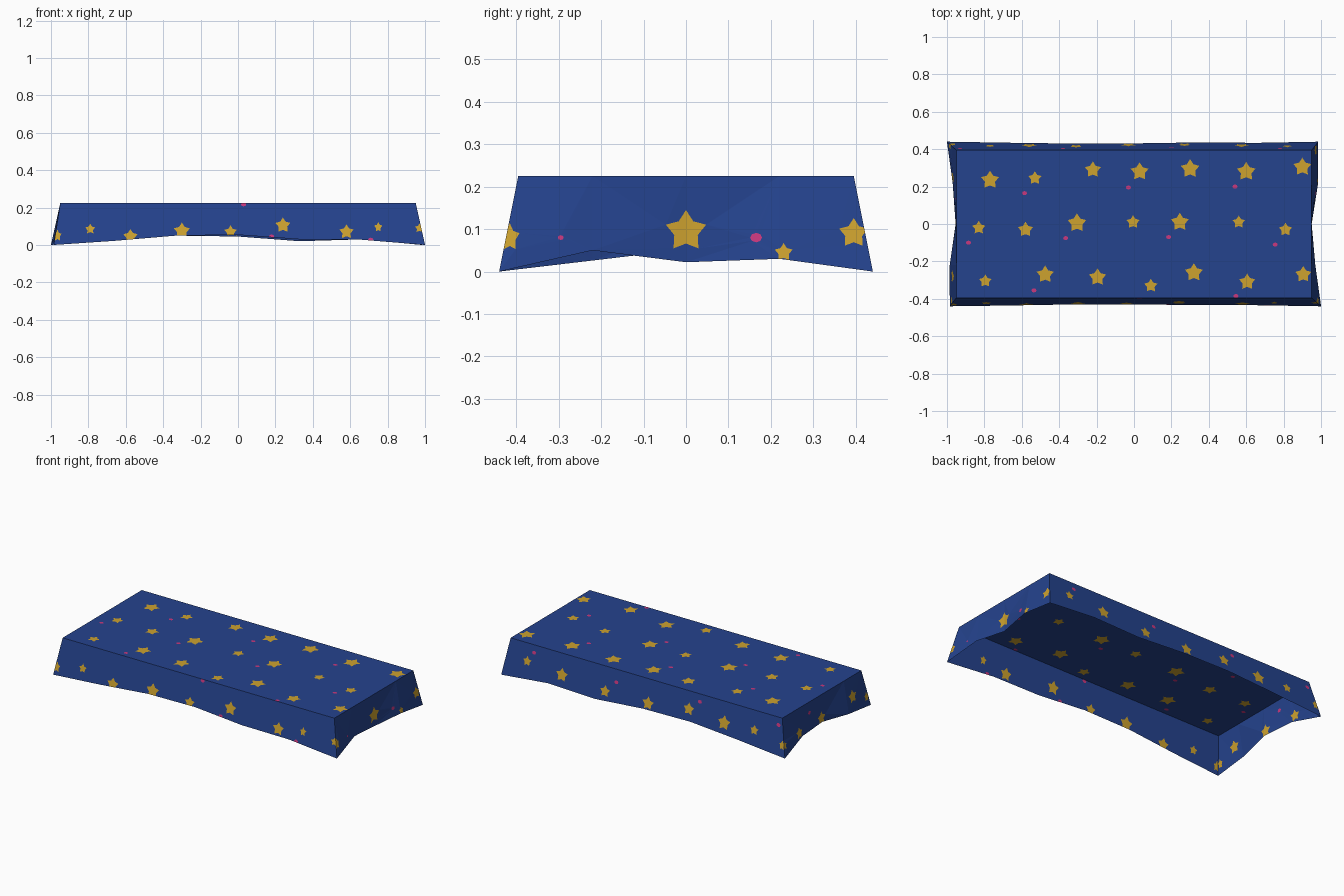
import bpy, bmesh, math
from mathutils import Vector
from mathutils.geometry import delaunay_2d_cdt

if "Cube" in bpy.data.objects:
    bpy.data.objects.remove(bpy.data.objects["Cube"])

TOP, TX, TY, FY = 0.225, 0.95, 0.395, 0.44


def material(name, rgb):
    m = bpy.data.materials.new(name)
    m.diffuse_color = (*rgb, 1)
    m.use_nodes = True
    m.node_tree.nodes["Principled BSDF"].inputs["Base Color"].default_value = m.diffuse_color
    return m


mats = [material("cloth_blue", (0.018, 0.056, 0.27)),
        material("star_gold", (0.61, 0.36, 0.028)),
        material("dot_pink", (0.58, 0.04, 0.21))]


def star(x, y, r, sx=1.0):
    pts = []
    for i in range(10):
        a = math.pi / 2 + i * math.pi / 5
        k = r if i % 2 == 0 else r * 0.58
        pts.append((x + sx * k * math.cos(a), y + k * math.sin(a)))
    return pts


def dot(x, y, r=0.014):
    return [(x + r * math.cos(i * math.pi / 4), y + 0.8 * r * math.sin(i * math.pi / 4)) for i in range(8)]


def inside(p, poly):
    hit = False
    for (x1, y1), (x2, y2) in zip(poly, poly[1:] + poly[:1]):
        if (y1 > p[1]) != (y2 > p[1]) and p[0] < x1 + (p[1] - y1) * (x2 - x1) / (y2 - y1):
            hit = not hit
    return hit


def lerp(table, u):
    for (a, va), (b, vb) in zip(table, table[1:]):
        if u <= b:
            return va + (vb - va) * (max(u, a) - a) / (b - a)
    return table[-1][1]


bm = bmesh.new()


def panel(outer, stars, dots, place, folds=(), flip=False):
    """Cut star and dot shapes into one flat panel, then place it in space."""
    shapes = [(star(*s), 1) for s in stars] + [(dot(*d), 2) for d in dots]
    pts, edges = [], []
    for loop in [outer] + [s for s, _ in shapes]:
        n = len(pts)
        pts += loop
        edges += [(n + i, n + (i + 1) % len(loop)) for i in range(len(loop))]
    for a, b in folds:
        edges.append((len(pts), len(pts) + 1))
        pts += [a, b]
    co, _, faces, *_ = delaunay_2d_cdt([Vector(p) for p in pts], edges, [], 0, 1e-5)
    verts = [bm.verts.new(place(c.x, c.y)) for c in co]
    for f in faces:
        c = sum((co[i] for i in f), Vector((0, 0))) / len(f)
        if not inside(c, outer):
            continue
        face = bm.faces.new([verts[i] for i in (reversed(f) if flip else f)])
        for poly, m in shapes:
            if inside(c, poly):
                face.material_index = m


def drop(z):
    return (TOP - z) / TOP


# table top
panel([(-TX, -TY), (TX, -TY), (TX, TY), (-TX, TY)],
      [(-.77, .235, .05), (-.53, .245, .037), (-.22, .29, .045), (.03, .28, .05), (.30, .295, .052),
       (.60, .28, .052), (.90, .305, .05), (-.83, -.02, .037), (-.58, -.03, .042), (-.305, .005, .052),
       (-.005, .01, .037), (.245, .01, .05), (.56, .01, .035), (.81, -.03, .037), (-.795, -.305, .035),
       (-.475, -.27, .048), (-.195, -.285, .048), (.09, -.33, .037), (.32, -.26, .05),
       (.605, -.31, .045), (.905, -.27, .045)],
      [(-.585, .165), (-.03, .195), (.54, .2), (-.885, -.1), (-.365, -.075), (.185, -.07),
       (.755, -.11), (-.535, -.355), (.545, -.385)],
      lambda x, y: (x, y, TOP))


# long hanging sides, with wavy hems
def long_side(sign, hem, left, right, stars, dots):
    hem = [(left, 0)] + list(zip((-.66, -.33, 0, .33, .66), hem)) + [(right, 0)]
    panel(hem + [(TX, TOP), (-TX, TOP)], stars, dots,
          lambda x, z: (x, sign * (TY + (FY - TY) * drop(z)), z), flip=sign > 0)


long_side(-1, (.022, .05, .054, .03, .028), -.985, 1.0,
          [(-.965, .05, .032, .7), (-.79, .085, .028), (-.575, .045, .04), (-.30, .075, .045),
           (-.04, .07, .035), (.24, .105, .042), (.58, .07, .04), (.75, .095, .028, .8),
           (.97, .09, .025)],
          [(.03, .217), (.18, .045), (.71, .028)])
long_side(1, (.028, .05, .045, .02, .03), -1.0, .985,
          [(.82, .12, .03), (.575, .10, .042), (.27, .08, .036), (-.03, .083, .04), (-.31, .12, .038),
           (-.56, .10, .045), (-.77, .11, .03), (-.97, .07, .03, .7)],
          [(.2, .15), (-.38, .18), (-.93, .18), (.78, .18)])


# short hanging sides, pinched inward at the middle
def short_side(sign, hem, flare, stars, dots):
    ys = (-.22, 0, .22)
    hem = [(-FY, 0)] + list(zip(ys, hem)) + [(FY, 0)]
    width = list(zip((-TY, -.22, 0, .22, TY), flare))
    panel(hem + [(TY, TOP), (-TY, TOP)], stars, dots,
          lambda y, z: (sign * (TX + lerp(width, y) * drop(z)), y, z),
          folds=[((y, lerp(hem, y)), (y, TOP)) for y in ys], flip=sign < 0)


short_side(1, (.05, .022, .03), (.05, .025, 0, .04, .035),
           [(0, .095, .05), (.395, .09, .036), (-.415, .08, .034, .7), (.23, .045, .022)],
           [(.165, .08), (-.295, .08, .007)])
short_side(-1, (.026, .052, .05), (.035, .04, .005, .025, .05),
           [(.25, .08, .035), (.01, .08, .04), (-.28, .11, .04), (-.41, .06, .03, .7), (.42, .07, .03, .7)],
           [(.13, .16)])

bmesh.ops.remove_doubles(bm, verts=bm.verts, dist=1e-4)
bmesh.ops.delete(bm, geom=[v for v in bm.verts if not v.link_faces], context='VERTS')
mesh = bpy.data.meshes.new("tablecloth")
bm.to_mesh(mesh)
bm.free()
for m in mats:
    mesh.materials.append(m)
bpy.context.collection.objects.link(bpy.data.objects.new("tablecloth", mesh))
